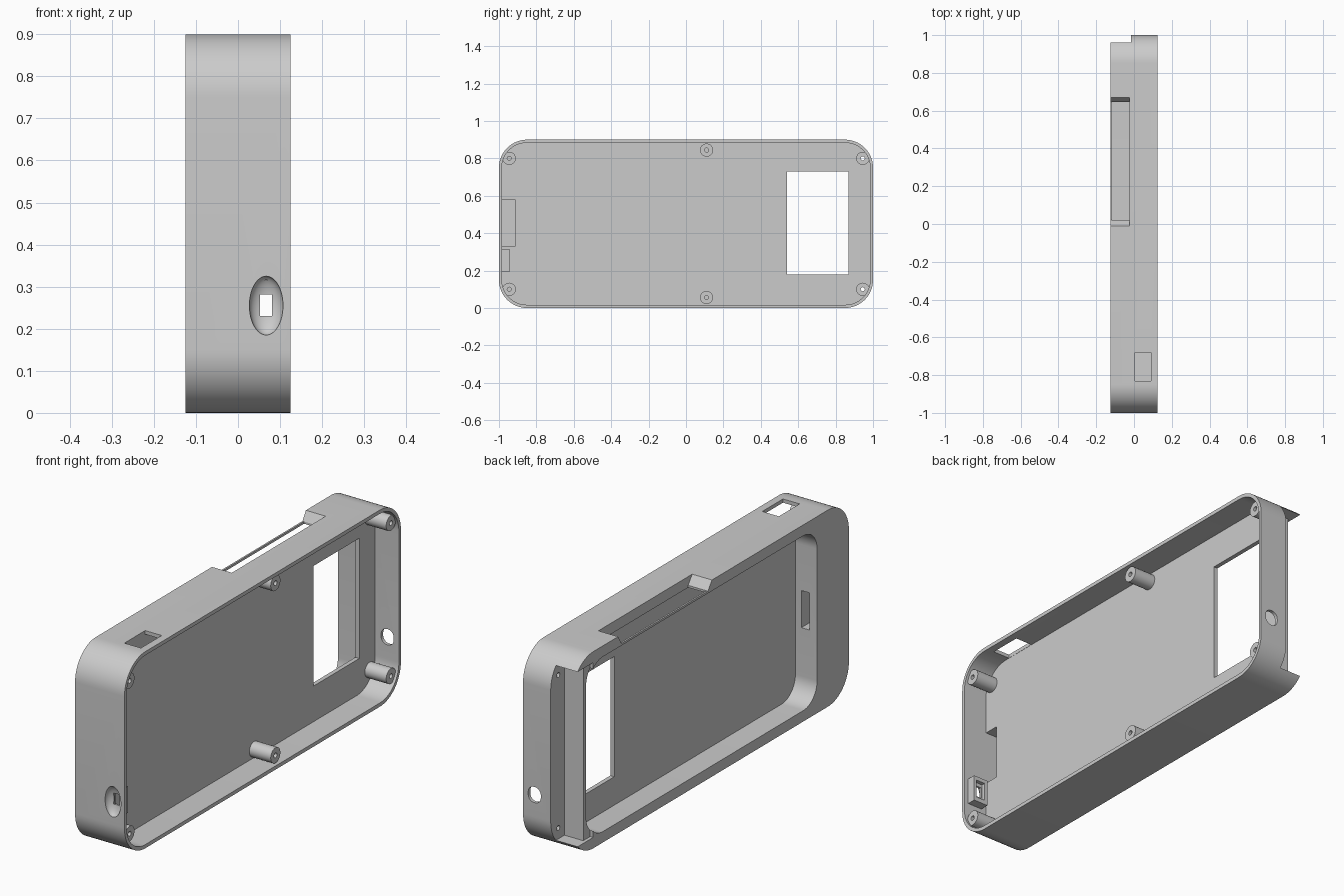
import bpy, bmesh, math
from mathutils import Matrix, Vector

cube = bpy.data.objects.get("Cube")
if cube:
    bpy.data.objects.remove(cube, do_unlink=True)

grey = bpy.data.materials.new("light_grey_plastic")
grey.diffuse_color = (0.6, 0.6, 0.6, 1)
grey.use_nodes = True
grey.node_tree.nodes["Principled BSDF"].inputs["Base Color"].default_value = (0.6, 0.6, 0.6, 1)


def make_object(name, bm):
    bmesh.ops.recalc_face_normals(bm, faces=bm.faces)
    mesh = bpy.data.meshes.new(name)
    bm.to_mesh(mesh)
    bm.free()
    mesh.materials.append(grey)
    ob = bpy.data.objects.new(name, mesh)
    bpy.context.collection.objects.link(ob)
    return ob


def prism(name, points, axis, a, b):
    """Extrude a closed profile from a to b; axis 0 takes (y, z), axis 2 takes (x, y), axis 1 takes (x, z)."""
    bm = bmesh.new()
    rings = []
    for t in (a, b):
        ring = []
        for p in points:
            co = list(p)
            co.insert(axis, t)
            ring.append(bm.verts.new(co))
        rings.append(ring)
        bm.faces.new(ring)
    n = len(points)
    for i in range(n):
        j = (i + 1) % n
        bm.faces.new((rings[0][i], rings[0][j], rings[1][j], rings[1][i]))
    return make_object(name, bm)


def rounded_rect(u0, u1, v0, v1, r, seg=16):
    pts = []
    corners = [(u1 - r, v1 - r), (u0 + r, v1 - r), (u0 + r, v0 + r), (u1 - r, v0 + r)]
    for k, (cu, cv) in enumerate(corners):
        for i in range(seg + 1):
            t = math.pi / 2 * (k + i / seg)
            pts.append((cu + r * math.cos(t), cv + r * math.sin(t)))
    return pts


def circle(u, v, r, n=32):
    return [(u + r * math.cos(2 * math.pi * i / n), v + r * math.sin(2 * math.pi * i / n)) for i in range(n)]


def box(name, x0, x1, y0, y1, z0, z1):
    return prism(name, [(y0, z0), (y1, z0), (y1, z1), (y0, z1)], 0, x0, x1)


def combine(target, tool, operation):
    mod = target.modifiers.new("Boolean", 'BOOLEAN')
    mod.operation = operation
    mod.solver = 'EXACT'
    mod.object = tool
    bpy.context.view_layer.objects.active = target
    bpy.ops.object.modifier_apply(modifier=mod.name)
    bpy.data.objects.remove(tool, do_unlink=True)


def cut(tool):
    combine(case, tool, 'DIFFERENCE')


def add(tool):
    combine(case, tool, 'UNION')


# Outer shell with the main tray open towards +x
case = prism("case_shell", rounded_rect(-1, 1, 0, 0.9, 0.15), 0, -0.125, 0.125)
cut(prism("tray", rounded_rect(-0.985, 0.985, 0.017, 0.883, 0.134), 0, 0.005, 0.3))

# Shallow display bay on the other side, with its open end and lowered end wall
cut(prism("display_bay", rounded_rect(-0.77, 0.88, 0.05, 0.85, 0.1), 0, -0.3, -0.015))
cut(box("end_opening", -0.3, -0.015, 0.9, 1.2, 0.05, 0.85))
cut(box("end_wall_trim", -0.3, -0.11, 0.85, 1.2, 0.05, 0.85))

# Screw bosses
corner_bosses = [(y, z) for y in (-0.945, 0.945) for z in (0.1, 0.8)]
middle_bosses = [(0.11, 0.056), (0.11, 0.844)]
for y, z in corner_bosses + middle_bosses:
    add(prism("screw_boss", circle(y, z, 0.035), 0, -0.005, 0.113))
for y, z in corner_bosses + middle_bosses:
    depth = -0.05 if y > 0.5 else 0.01
    cut(prism("screw_hole", circle(y, z, 0.011, 16), 0, depth, 0.3))

# Window through the dividing panel
cut(box("panel_window", -0.06, 0.06, 0.54, 0.87, 0.18, 0.73))

# Socket housing on the inside of the front wall, with a dished recess outside
add(box("socket_housing", 0.03, 0.104, -0.99, -0.945, 0.193, 0.315))
bm = bmesh.new()
bmesh.ops.create_uvsphere(bm, u_segments=48, v_segments=24, radius=1)
bmesh.ops.transform(bm, matrix=Matrix.Translation(Vector((0.067, -1, 0.255)))
                    @ Matrix.Diagonal((0.04, 0.03, 0.07, 1)), verts=bm.verts)
cut(make_object("dish", bm))
cut(box("socket_slot", 0.052, 0.081, -1.1, -0.9, 0.23, 0.281))
cut(box("socket_pocket", 0.045, 0.09, -0.963, -0.9, 0.213, 0.297))

# Cable passage between the tray and the display bay
cut(box("cable_pocket", -0.085, 0.05, -0.984, -0.915, 0.33, 0.58))
cut(box("cable_slot", -0.085, -0.045, -0.93, -0.7, 0.37, 0.54))

# Switch opening in the top and round hole in the back wall
cut(box("switch_opening", 0.006, 0.09, -0.83, -0.68, 0.8, 1.0))
cut(prism("back_hole", rounded_rect(0.035, 0.099, 0.215, 0.287, 0.03, 8), 1, 0.95, 1.1))

# Notch with sloped ends along the top edge, opening into the display bay
cut(prism("top_notch", [(-0.01, 0.901), (0.02, 0.86), (0.645, 0.86), (0.67, 0.901)], 0, -0.3, -0.025))
cut(box("notch_slot", -0.117, -0.025, 0.02, 0.645, 0.8, 0.88))

# Smooth the curves and keep hard edges crisp
bpy.ops.object.select_all(action='DESELECT')
case.select_set(True)
bpy.context.view_layer.objects.active = case
bpy.ops.object.shade_smooth_by_angle(angle=math.radians(25))
